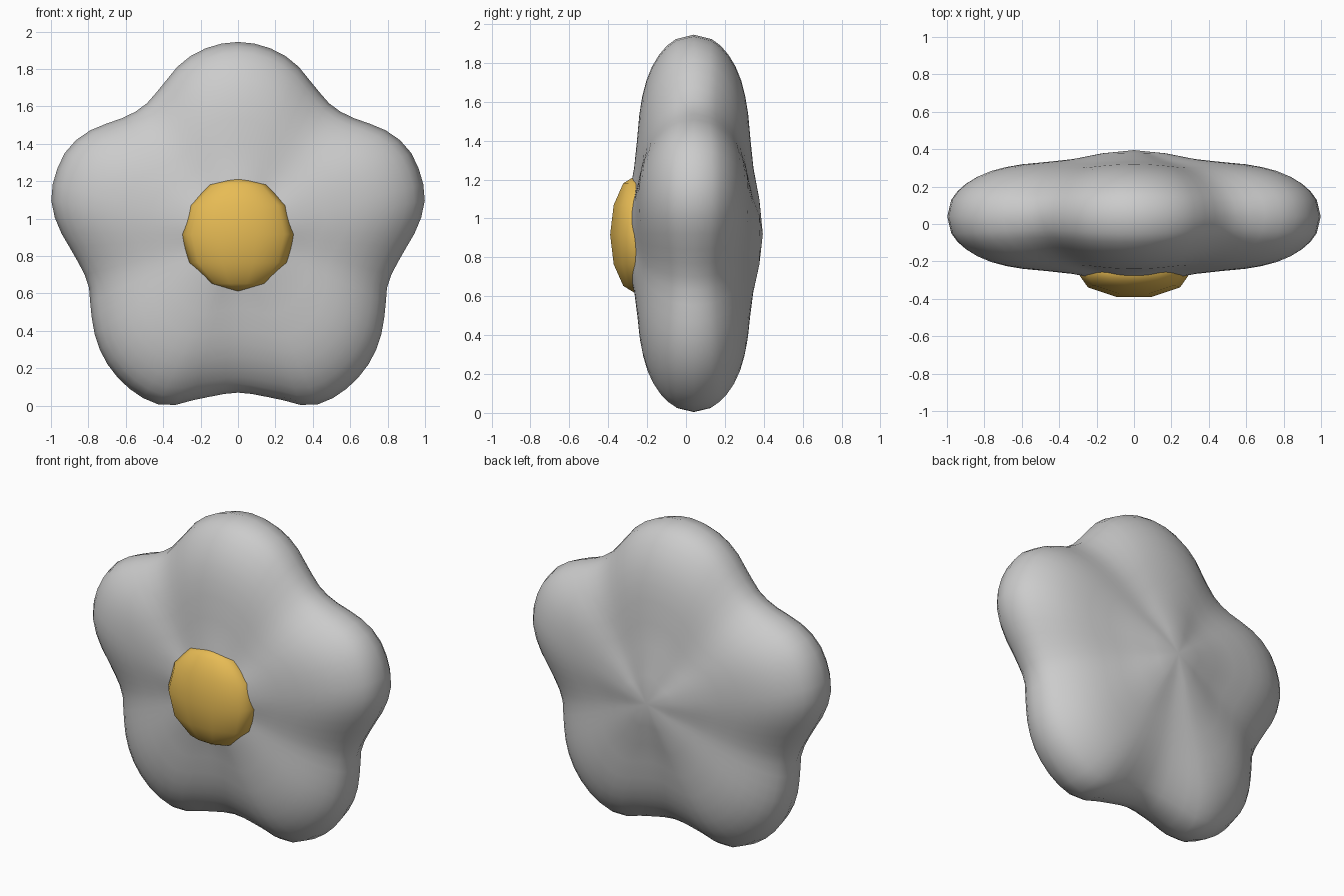
import bpy, bmesh
from math import sin, cos, pi, radians, degrees, atan2

if "Cube" in bpy.data.objects:
    bpy.data.objects.remove(bpy.data.objects["Cube"])

CY, CZ = 0.04, 0.92   # middle of the blossom


def smooth(points, x):
    """Cubic Hermite interpolation through (x, y) points."""
    n = len(points)

    def slope(i):
        if i == 0 or i == n - 1:
            return None
        a, b = points[i - 1], points[i + 1]
        return (b[1] - a[1]) / (b[0] - a[0])
    for i in range(n - 1):
        (x0, y0), (x1, y1) = points[i], points[i + 1]
        if x <= x1 or i == n - 2:
            d = x1 - x0
            u = max(0.0, min(1.0, (x - x0) / d))
            line = (y1 - y0) / d
            m0, m1 = slope(i), slope(i + 1)
            m0 = 0 if m0 is None else m0
            m1 = line if m1 is None else m1
            return ((2*u**3 - 3*u**2 + 1) * y0 + (u**3 - 2*u**2 + u) * d * m0
                    + (-2*u**3 + 3*u**2) * y1 + (u**3 - u**2) * d * m1)


# outline radius by angle (right half, bottom to top), mirrored to the left
OUTLINE = [(-90, .85), (-77, .905), (-67.6, .995), (-60.5, 1.015), (-51, 1.005),
           (-42.5, .977), (-34, .93), (-28, .89), (-18.5, .845), (-8, .88),
           (3.5, .972), (10, 1.014), (16, 1.026), (25.6, 1.02), (33, .98),
           (40, .916), (46, .868), (54, .848), (63.4, .893), (69.4, .945),
           (78.5, 1.0), (90, 1.025), (101.5, 1.0)]
# half thickness from the middle to the rim
THICK = [(0, .355), (.17, .338), (.33, .307), (.47, .292), (.6, .28), (.69, .265),
         (.77, .244), (.84, .215), (.9, .178), (.945, .138), (.978, .092), (1, 0)]

# petals: one puffy five-lobed body
SEG = 72
bm = bmesh.new()


def vert(k, t, side):
    a = 2 * pi * k / SEG - pi / 2
    half = degrees(atan2(sin(a), abs(cos(a))))
    r = smooth(OUTLINE, half) * t
    valley = (1 - cos(5 * (a - pi / 2))) / 2
    h = smooth(THICK, t) * (1 - 0.2 * valley * t * t)
    return bm.verts.new((r * cos(a), CY + side * h, CZ + r * sin(a)))


rim = [vert(k, 1, 0) for k in range(SEG)]
for side in (-1, 1):
    tip = bm.verts.new((0, CY + side * THICK[0][1], CZ))
    prev = None
    rings = [[vert(k, t, side) for k in range(SEG)] for t, _ in THICK[1:-1]] + [rim]
    for ring in rings:
        for k in range(SEG):
            j = (k + 1) % SEG
            if prev is None:
                bm.faces.new((tip, ring[k], ring[j]))
            else:
                bm.faces.new((prev[k], ring[k], ring[j], prev[j]))
        prev = ring
bmesh.ops.recalc_face_normals(bm, faces=bm.faces)
mesh = bpy.data.meshes.new("petals")
bm.to_mesh(mesh)
bm.free()
mesh.shade_smooth()
bpy.context.collection.objects.link(bpy.data.objects.new("petals", mesh))

# flower centre: flattened low-poly ball set into the front
bpy.ops.mesh.primitive_uv_sphere_add(segments=10, ring_count=6, radius=1,
                                     location=(0, -0.255, CZ - 0.003))
centre = bpy.context.object
centre.name = "flower_centre"
centre.scale = (0.305, 0.142, 0.305)
# a flat side faces the front
a0 = min(abs(v.co.x) for v in centre.data.vertices if v.co.y < -0.5 and abs(v.co.z) < 0.1)
if a0 < 0.1:
    for v in centre.data.vertices:
        x, y = v.co.x, v.co.y
        v.co.x = x * cos(radians(18)) - y * sin(radians(18))
        v.co.y = x * sin(radians(18)) + y * cos(radians(18))
centre.data.shade_smooth()
yellow = bpy.data.materials.new("yellow")
yellow.diffuse_color = (0.80, 0.50, 0.09, 1)
yellow.use_nodes = True
yellow.node_tree.nodes["Principled BSDF"].inputs["Base Color"].default_value = yellow.diffuse_color
centre.data.materials.append(yellow)
